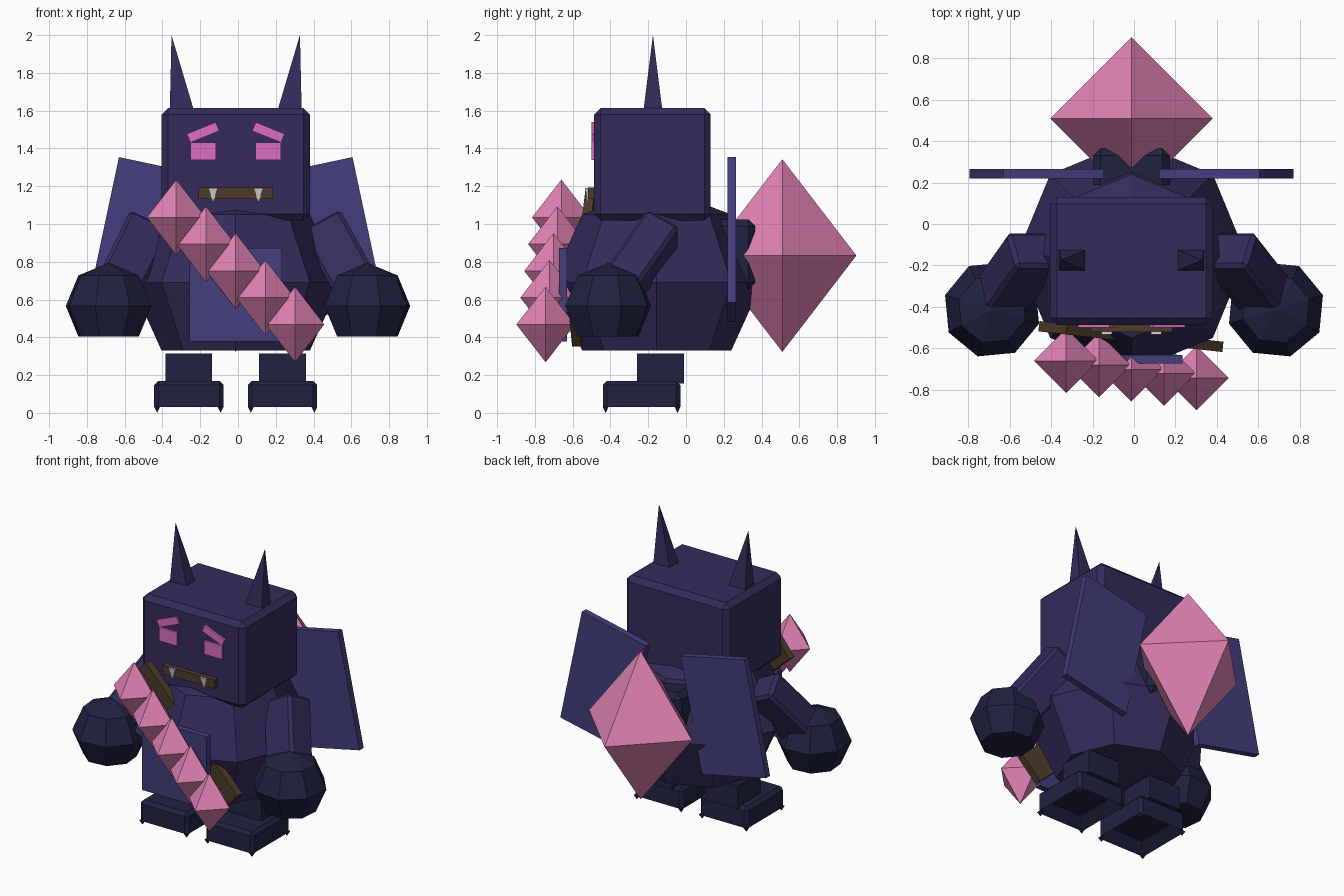
import bpy, bmesh
from math import radians, atan2
from mathutils import Matrix, Vector

cube = bpy.data.objects.get("Cube")
if cube:
    bpy.data.objects.remove(cube)

CX = -0.012  # mirror line of the body


def material(name, rgb):
    lin = [((c / 255 + 0.055) / 1.055) ** 2.4 for c in rgb] + [1]
    m = bpy.data.materials.new(name)
    m.use_nodes = True
    m.diffuse_color = lin
    m.node_tree.nodes["Principled BSDF"].inputs["Base Color"].default_value = lin
    return m


purple = material("dark purple", (53, 43, 91))
blue = material("slate blue", (68, 62, 126))
navy = material("dark navy", (32, 34, 65))
pink = material("crystal pink", (226, 132, 181))
magenta = material("eye magenta", (220, 109, 192))
brown = material("leather brown", (76, 60, 42))
ivory = material("tooth grey", (212, 212, 210))


def finish(name, bm, mat, loc=(0, 0, 0), rot=None):
    bmesh.ops.recalc_face_normals(bm, faces=bm.faces)
    mesh = bpy.data.meshes.new(name)
    bm.to_mesh(mesh)
    bm.free()
    mesh.materials.append(mat)
    ob = bpy.data.objects.new(name, mesh)
    bpy.context.collection.objects.link(ob)
    ob.matrix_world = Matrix.Translation(loc) @ (rot or Matrix()).to_4x4()


def box(name, mat, loc, size, rot=None, bevel=0):
    bm = bmesh.new()
    bmesh.ops.create_cube(bm, size=1, matrix=Matrix.Diagonal((*size, 1)))
    if bevel:
        bmesh.ops.bevel(bm, geom=bm.edges[:], offset=bevel, segments=1, affect='EDGES')
    finish(name, bm, mat, loc, rot)


def octahedron(name, mat, loc, half):
    bm = bmesh.new()
    bmesh.ops.create_uvsphere(bm, u_segments=4, v_segments=2, radius=1,
                              matrix=Matrix.Diagonal((*half, 1)))
    finish(name, bm, mat, loc)


def flat_ball(name, mat, loc, half, turn=0):
    """Eight-sided ball with its bottom cap cut flat."""
    bm = bmesh.new()
    bmesh.ops.create_uvsphere(bm, u_segments=8, v_segments=4, radius=1)
    bottom = [v for v in bm.verts if v.co.z < -0.9]
    bmesh.ops.dissolve_verts(bm, verts=bottom)
    bmesh.ops.scale(bm, vec=half, verts=bm.verts)
    finish(name, bm, mat, loc, Matrix.Rotation(radians(turn), 3, 'Z'))


def spike(name, mat, base, half_x, half_y, tip):
    """Four-sided pyramid from a base centre to any tip."""
    bm = bmesh.new()
    b, t = Vector(base), Vector(tip)
    ring = [bm.verts.new(b + Vector((i * half_x, j * half_y, 0)))
            for i, j in ((-1, -1), (1, -1), (1, 1), (-1, 1))]
    top = bm.verts.new(t)
    bm.faces.new(ring)
    for k in range(4):
        bm.faces.new((ring[k], ring[(k + 1) % 4], top))
    finish(name, bm, mat)


def foot(name, x):
    bm = bmesh.new()
    bmesh.ops.create_cube(bm, size=1, matrix=Matrix.Diagonal((0.367, 0.41, 0.14, 1)))
    edges = [e for e in bm.edges if any(v.co.z > 0 for v in e.verts)]
    bmesh.ops.bevel(bm, geom=edges, offset=0.022, segments=1, affect='EDGES')
    # hollow sole
    sole = min(bm.faces, key=lambda f: f.calc_center_median().z)
    bmesh.ops.inset_region(bm, faces=[sole], thickness=0.07)
    bmesh.ops.translate(bm, vec=(0, 0, 0.06), verts=sole.verts)
    finish(name, bm, navy, (x, -0.235, 0.1))


# Body and head
flat_ball("body", purple, (CX, -0.155, 0.69), (0.555, 0.558, 0.51))
box("head", purple, (CX, -0.178, 1.316), (0.785, 0.618, 0.594), bevel=0.034)
box("belly_plate", blue, (CX, -0.652, 0.625), (0.49, 0.042, 0.495))
box("back_mount", navy, (CX, 0.2, 0.84), (0.37, 0.33, 0.37), bevel=0.035)
octahedron("back_crystal", pink, (CX, 0.51, 0.833), (0.392, 0.392, 0.51))

# Mouth
box("mouth", brown, (CX, -0.502, 1.162), (0.395, 0.036, 0.06))

# Mirrored parts
for s, side in ((1, "left"), (-1, "right")):
    x = lambda d: CX + s * d

    spike(side + "_horn", purple, (x(0.285), -0.175, 1.6), 0.064, 0.05,
          (x(0.34), -0.175, 2.0))
    box(side + "_eye", magenta, (x(0.172), -0.492, 1.385), (0.137, 0.016, 0.094))
    box(side + "_brow", magenta, (x(0.173), -0.492, 1.485), (0.165, 0.016, 0.05),
        Matrix.Rotation(radians(s * 22), 3, 'Y'))
    spike(side + "_fang", ivory, (x(0.12), -0.512, 1.19), 0.025, 0.022,
          (x(0.12), -0.522, 1.11))

    # Wing slab
    box(side + "_wing", blue, (x(0.457), 0.243, 0.917), (0.497, 0.045, 0.788),
        Matrix.Rotation(radians(s * -12), 3, 'Y'))

    # Arm and fist, the arm's broad face turned level with the front
    shoulder = Vector((x(0.468), -0.12, 0.98))
    fist = Vector((s * 0.685, -0.412, 0.566))
    down = (fist - shoulder).normalized()
    across = Vector((-down.z, 0, down.x)).normalized()
    aim = Matrix((across, down.cross(across), down)).transposed()
    box(side + "_arm", purple, shoulder + down * 0.235, (0.24, 0.2, 0.47), aim, bevel=0.02)
    flat_ball(side + "_fist", navy, fist, (0.237, 0.237, 0.228), s * -28)

    # Leg and foot
    box(side + "_leg", navy, (x(0.248), -0.135, 0.235), (0.247, 0.25, 0.16))
    foot(side + "_foot", x(0.248))
    for i in (-1, 1):
        for j in (-1, 1):
            px, py = x(0.248) + i * 0.168, -0.235 + j * 0.19
            spike(side + "_foot_stud", navy, (px, py, 0.031), 0.015, 0.015, (px, py, 0))

# Crystal sash across the chest
tilt = Matrix.Rotation(-atan2(0.09, 0.8), 3, 'Z') @ Matrix.Rotation(atan2(0.56, 0.625), 3, 'Y')
box("sash", brown, (-0.015, -0.543, 0.765), (1.02, 0.05, 0.2), tilt)
start, end = Vector((-0.327, -0.66, 1.035)), Vector((0.302, -0.743, 0.468))
for i in range(5):
    octahedron("sash_crystal", pink, start.lerp(end, i / 4), (0.155, 0.155, 0.2))
